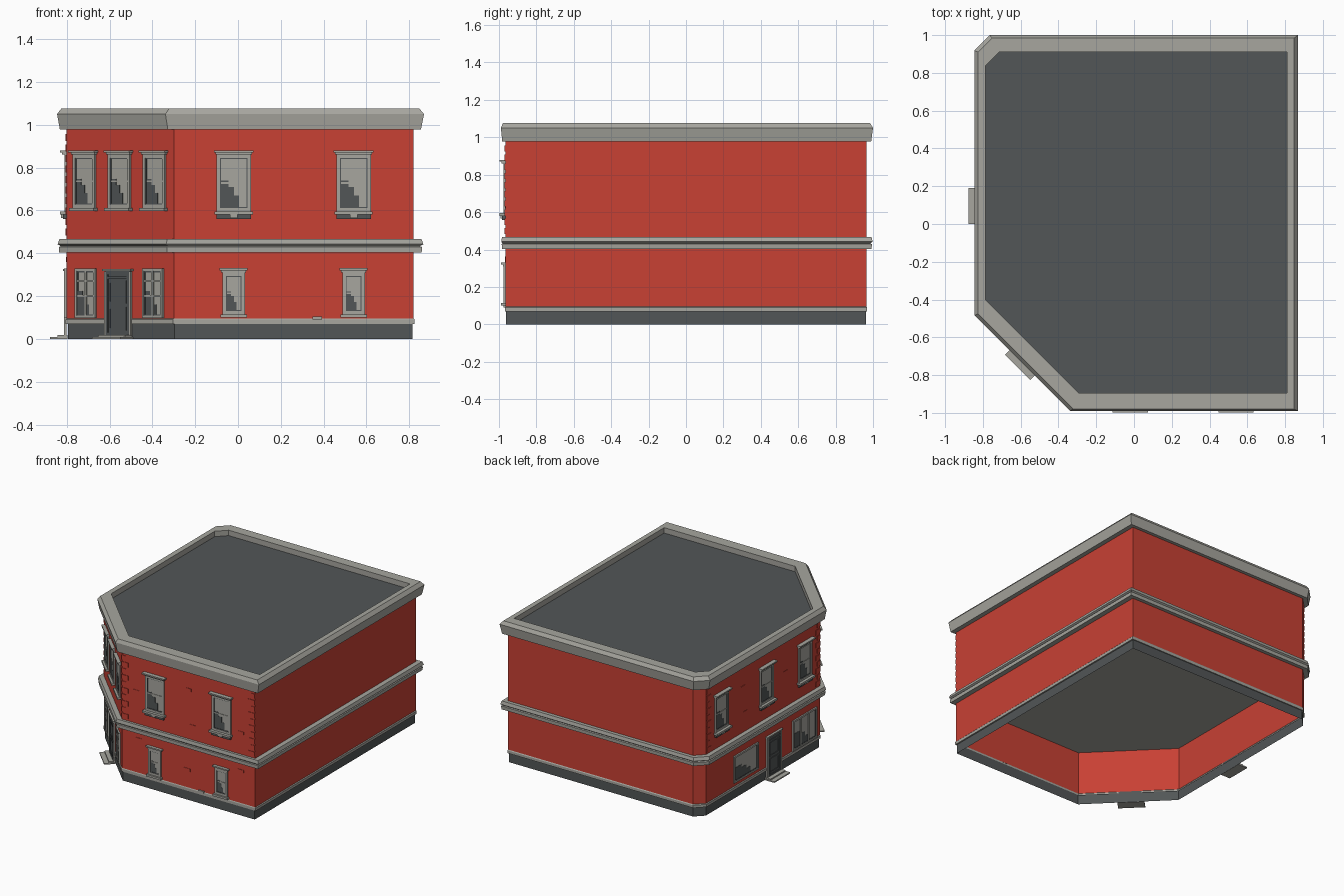
import bpy, bmesh, math, random
from mathutils import Vector

if "Cube" in bpy.data.objects:
    bpy.data.objects.remove(bpy.data.objects["Cube"])

random.seed(4)


def material(name, rgb):
    m = bpy.data.materials.new(name)
    m.diffuse_color = (*rgb, 1)
    m.use_nodes = True
    m.node_tree.nodes["Principled BSDF"].inputs["Base Color"].default_value = m.diffuse_color
    return m


RED = material("brick_red", (0.580, 0.052, 0.034))
GREY = material("stone_grey", (0.385, 0.380, 0.345))
DARK = material("slate_grey", (0.084, 0.093, 0.095))


def finish(name, bm, mat):
    me = bpy.data.meshes.new(name)
    bm.to_mesh(me)
    bm.free()
    me.materials.append(mat)
    ob = bpy.data.objects.new(name, me)
    bpy.context.collection.objects.link(ob)


# Footprint, counter-clockwise: front, right, back, small chamfer, left, entrance chamfer
FOOT = [Vector(p) for p in ((-0.30, -0.965), (0.82, -0.965), (0.82, 0.965),
                            (-0.735, 0.965), (-0.80, 0.90), (-0.80, -0.465))]
SIDE = [0.55, 1.08, 0.78, 1, 1, 1]                  # how far mouldings stick out per side
INNER = [-0.07, -0.01, -0.055, -0.053, -0.015, -0.055]


def outline(dist):
    """Footprint with each side moved outward by its own distance."""
    n = len(FOOT)
    if not isinstance(dist, list):
        dist = [dist * s for s in SIDE]
    lines = []
    for i in range(n):
        t = (FOOT[(i + 1) % n] - FOOT[i]).normalized()
        nor = Vector((t.y, -t.x))
        lines.append((nor, nor.dot(FOOT[i]) + dist[i]))
    pts = []
    for i in range(n):
        (a, c), (b, d) = lines[i - 1], lines[i]
        det = a.x * b.y - a.y * b.x
        pts.append(((c * b.y - a.y * d) / det, (a.x * d - c * b.x) / det))
    return pts


def moulding(name, mat, profile):
    """Sweep (offset, height) profile around the footprint."""
    bm = bmesh.new()
    rings = [[bm.verts.new((x, y, z)) for x, y in outline(o)] for o, z in profile]
    for a, b in zip(rings, rings[1:]):
        for i in range(len(a)):
            j = (i + 1) % len(a)
            bm.faces.new((a[i], a[j], b[j], b[i]))
    finish(name, bm, mat)


def slab(name, mat, off, z, down=False):
    bm = bmesh.new()
    vs = [bm.verts.new((x, y, z)) for x, y in outline(off)]
    bm.faces.new(vs[::-1] if down else vs)
    finish(name, bm, mat)


# Shell
moulding("plinth", DARK, [(-0.005, 0), (-0.005, 0.075)])
moulding("plinth_trim", GREY, [(-0.005, 0.07), (0.005, 0.07), (0.005, 0.09), (0, 0.096)])
moulding("lower_walls", RED, [(0, 0.09), (0, 0.43)])
moulding("upper_walls", RED, [(0, 0.44), (0, 0.99)])
moulding("floor_band", GREY, [(0, 0.403), (0.035, 0.403), (0.037, 0.429), (0.027, 0.433),
                              (0.042, 0.442), (0.034, 0.467), (0, 0.467)])
moulding("cornice", GREY, [(0, 0.978), (0.032, 0.978), (0.045, 1.05), (0.025, 1.076),
                           (INNER, 1.076), (INNER, 1.035)])
slab("roof", DARK, INNER, 1.035)
slab("ceiling", GREY, 0, 0.42, True)

# Wall frames: origin and direction along the wall
H = math.sqrt(0.5)
FRONT = (Vector((0, -0.965, 0)), Vector((1, 0, 0)))
LEFT = (Vector((-0.80, 0, 0)), Vector((0, -1, 0)))
ENTRY = (Vector((-0.55, -0.715, 0)), Vector((H, -H, 0)))
groups = {}


def box(name, mat, wall, u, w, z0, z1, d0, d1):
    """Box on a wall: centre u, width w, heights, depth range outward."""
    bm = groups.setdefault(name, (bmesh.new(), mat))[0]
    o, t = wall
    n = Vector((t.y, -t.x, 0))
    d0 = max(d0, 0.001) if z0 > 0.1 else d0      # keep backs clear of the wall sheet
    v = [bm.verts.new(o + t * (u + s * w / 2) + n * d + Vector((0, 0, z)))
         for z in (z0, z1) for s, d in ((-1, d1), (1, d1), (1, d0), (-1, d0))]
    for f in ((0, 1, 5, 4), (1, 2, 6, 5), (2, 3, 7, 6), (3, 0, 4, 7), (4, 5, 6, 7), (3, 2, 1, 0)):
        bm.faces.new([v[i] for i in f])


def frame(name, mat, wall, u, w, z0, z1, b, d0, d1):
    for s in (-1, 1):
        box(name, mat, wall, u + s * (w - b) / 2, b, z0, z1, d0, d1)
    box(name, mat, wall, u, w - 2 * b, z1 - b, z1, d0, d1)
    box(name, mat, wall, u, w - 2 * b, z0, z0 + b, d0, d1)


def shade(wall, u, w, z0, z1):
    """Stepped dark area in the lower left of a pane."""
    for k, (wide, high) in enumerate(((0.30, 0.55), (0.22, 0.42), (0.18, 0.25))):
        left = u - w / 2 + w * (0, 0.30, 0.52)[k]
        box("pane_shadows", DARK, wall, left + w * wide / 2, w * wide, z0, z0 + (z1 - z0) * high, 0.002, 0.0055)


def sash_window(wall, u, w, z0, z1, bracket=True, out=0.032):
    b = 0.016
    frame("window_frames", GREY, wall, u, w, z0, z1, b, 0.001, 0.011)
    frame("window_sashes", DARK, wall, u, w - 2 * b, z0 + b, z1 - b, 0.004, 0.001, 0.008)
    box("window_panes", GREY, wall, u, w - 2 * b, z0 + b, z1 - b, 0.001, 0.004)
    shade(wall, u, w - 2 * b - 0.008, z0 + b, z1 - b)
    zm = (z0 + z1) / 2
    box("sash_rails", GREY, wall, u, w - 2 * b, zm - 0.004, zm + 0.004, 0.001, 0.007)
    box("window_heads", GREY, wall, u, w + 0.012, z1, z1 + 0.010, 0.001, out - 0.010)
    box("window_heads", GREY, wall, u, w + 0.026, z1 + 0.010, z1 + 0.020, 0.001, out)
    box("window_sills", GREY, wall, u, w + 0.018, z0 - 0.015, z0, 0.001, out)
    if bracket:
        box("sill_aprons", DARK, wall, u, w, z0 - 0.036, z0 - 0.015, 0.001, 0.018)
        box("sill_brackets", GREY, wall, u, 0.035, z0 - 0.030, z0 - 0.015, 0.001, 0.026)


def shop_window(wall, u, w, z0, z1, cols, rows):
    frame("shop_frames", GREY, wall, u, w, z0, z1, 0.012, 0.001, 0.012)
    box("shop_panes", GREY, wall, u, w - 0.02, z0 + 0.01, z1 - 0.01, 0.001, 0.004)
    shade(wall, u, w - 0.03, z0 + 0.012, z1 - 0.012)
    frame("shop_borders", DARK, wall, u, w - 0.024, z0 + 0.012, z1 - 0.012, 0.005, 0.001, 0.008)
    for i in range(1, cols):
        box("shop_bars", GREY, wall, u + w * (i / cols - 0.5), 0.010, z0 + 0.01, z1 - 0.01, 0.001, 0.010)
    for z in rows:
        box("shop_bars", GREY, wall, u, w - 0.02, z - 0.004, z + 0.004, 0.001, 0.009)


def door(wall, u, shift=0):
    w = 0.165
    box("door_leaf", DARK, wall, u, w, 0.016, 0.32, 0.001, 0.008)
    for s in (-1, 1):
        box("door_jambs", GREY, wall, u + s * w / 2, 0.010, 0.016, 0.315, 0.001, 0.013)
    box("door_head", GREY, wall, u, w + 0.025, 0.317, 0.327, 0.001, 0.018)
    frame("door_lining", DARK, wall, u, w - 0.012, 0.016, 0.315, 0.014, 0.001, 0.012)
    box("door_transom", DARK, wall, u, w - 0.02, 0.280, 0.292, 0.001, 0.013)
    frame("door_panels", DARK, wall, u, 0.115, 0.165, 0.272, 0.010, 0.001, 0.012)
    frame("door_panels", DARK, wall, u, 0.115, 0.040, 0.150, 0.010, 0.001, 0.012)
    box("door_steps", GREY, wall, u + shift, 0.19, 0, 0.009, -0.004, 0.077)
    box("door_steps", GREY, wall, u + shift, 0.18, 0.009, 0.018, -0.004, 0.042)


# Front windows
for x in (-0.02, 0.54):
    sash_window(FRONT, x, 0.16, 0.595, 0.86)
    sash_window(FRONT, x, 0.105, 0.115, 0.31, False, 0.024)

# Entrance chamfer
for u in (-0.232, 0, 0.232):
    sash_window(ENTRY, u, 0.145, 0.612, 0.86, False, 0.026)
door(ENTRY, -0.008, -0.008)
for u in (-0.222, 0.222):
    shop_window(ENTRY, u, 0.135, 0.098, 0.328, 2, (0.20, 0.27))

# Left side
for y in (0.72, 0.18, -0.28):
    sash_window(LEFT, -y, 0.16, 0.595, 0.86)
door(LEFT, -0.095)
shop_window(LEFT, -0.43, 0.29, 0.125, 0.328, 1, ())
shop_window(LEFT, 0.275, 0.29, 0.098, 0.328, 3, ())

# Corner quoins and scattered raised bricks
for wall, a, b in ((FRONT, -0.30, 0.82), (LEFT, -0.90, 0.465)):
    for k in range(10):
        w = 0.035 if k % 2 else 0.055
        z = 0.482 + k * 0.049
        for u in (a + w / 2, b - w / 2):
            box("quoins", RED, wall, u, w, z, z + 0.034, 0.001, 0.005)
for wall, u, z in ((FRONT, 0.26, 0.83), (FRONT, 0.30, 0.56), (FRONT, -0.18, 0.70), (FRONT, 0.70, 0.62),
                   (FRONT, 0.25, 0.22), (FRONT, -0.16, 0.34), (FRONT, 0.70, 0.33), (LEFT, -0.46, 0.80),
                   (LEFT, -0.43, 0.60), (LEFT, 0.05, 0.72), (LEFT, 0.02, 0.36)):
    box("loose_bricks", RED, wall, u, 0.05, z, z + 0.022, 0.001, 0.004)
box("ledge_stone", GREY, FRONT, 0.37, 0.045, 0.090, 0.104, 0.001, 0.010)

for name, (bm, mat) in groups.items():
    finish(name, bm, mat)
